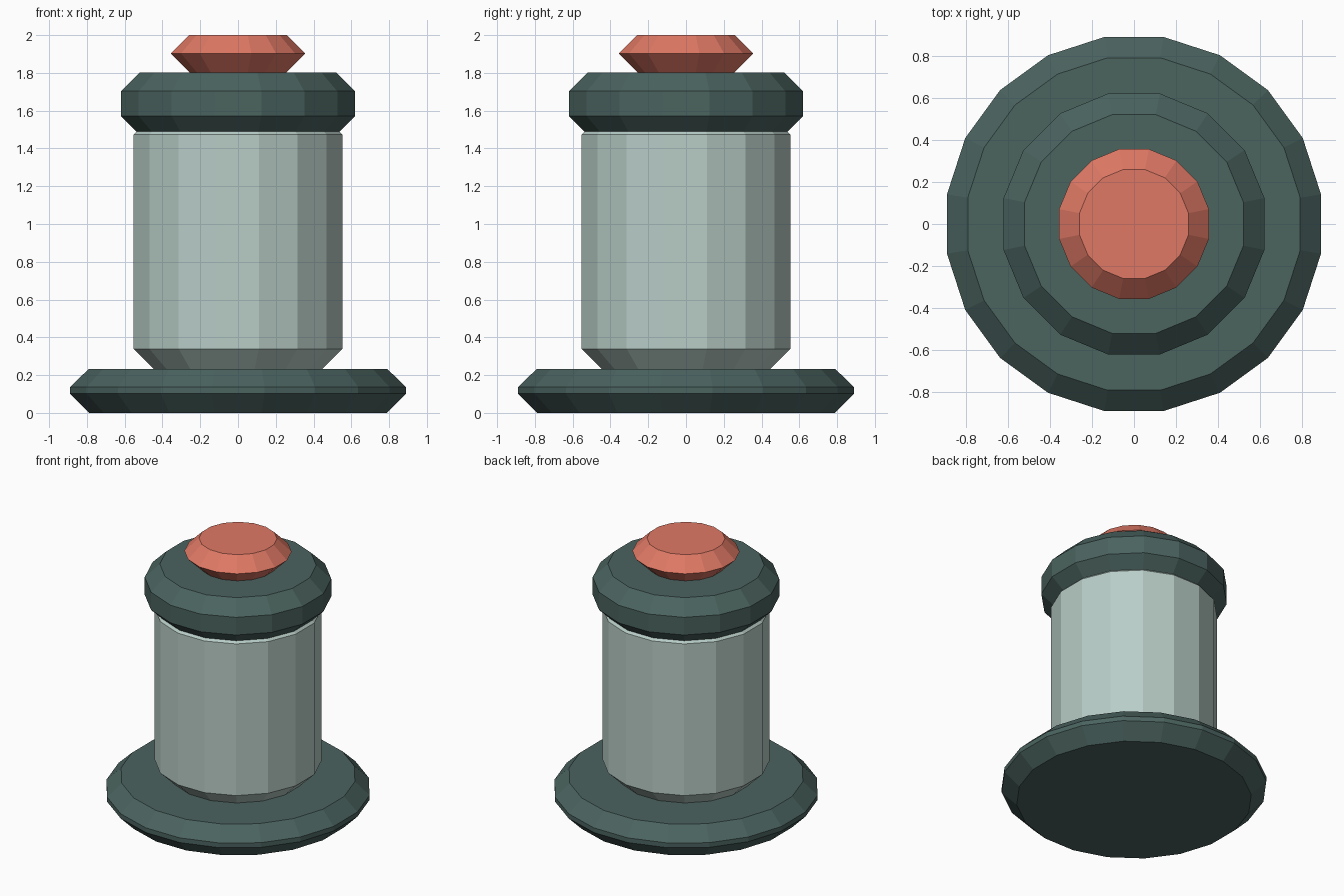
import bpy, bmesh
from math import pi, cos, sin

if "Cube" in bpy.data.objects:
    bpy.data.objects.remove(bpy.data.objects["Cube"])


def material(name, rgb):
    m = bpy.data.materials.new(name)
    m.diffuse_color = (*rgb, 1)
    m.use_nodes = True
    m.node_tree.nodes["Principled BSDF"].inputs["Base Color"].default_value = m.diffuse_color
    return m


def turned(name, sides, profile, mat):
    """Closed faceted solid from (flat-side distance, z) points, bottom to top."""
    bm = bmesh.new()
    rings = []
    for apothem, z in profile:
        r = apothem / cos(pi / sides)
        angles = [2 * pi * (i + 0.5) / sides for i in range(sides)]
        rings.append([bm.verts.new((r * cos(a), r * sin(a), z)) for a in angles])
    for low, high in zip(rings, rings[1:]):
        for i in range(sides):
            j = (i + 1) % sides
            bm.faces.new((low[i], low[j], high[j], high[i]))
    bm.faces.new(rings[0][::-1])
    bm.faces.new(rings[-1])
    mesh = bpy.data.meshes.new(name)
    bm.to_mesh(mesh)
    bm.free()
    mesh.materials.append(mat)
    obj = bpy.data.objects.new(name, mesh)
    bpy.context.collection.objects.link(obj)
    return obj


dark = material("dark_teal", (0.069, 0.125, 0.114))
pale = material("pale_green", (0.48, 0.61, 0.57))
coral = material("coral", (0.74, 0.19, 0.13))

# wide foot
turned("base", 20, [(0.788, 0), (0.889, 0.102), (0.889, 0.137), (0.79, 0.233)], dark)
# main column with chamfered ends
turned("body", 16, [(0.439, 0.225), (0.554, 0.339), (0.554, 1.473), (0.454, 1.573)], pale)
# collar overlapping the top of the column
turned("collar", 16, [(0.52, 1.471), (0.62, 1.571), (0.62, 1.703), (0.52, 1.803)], dark)
# push button
turned("button", 16, [(0.253, 1.80), (0.356, 1.903), (0.259, 2.0)], coral)
